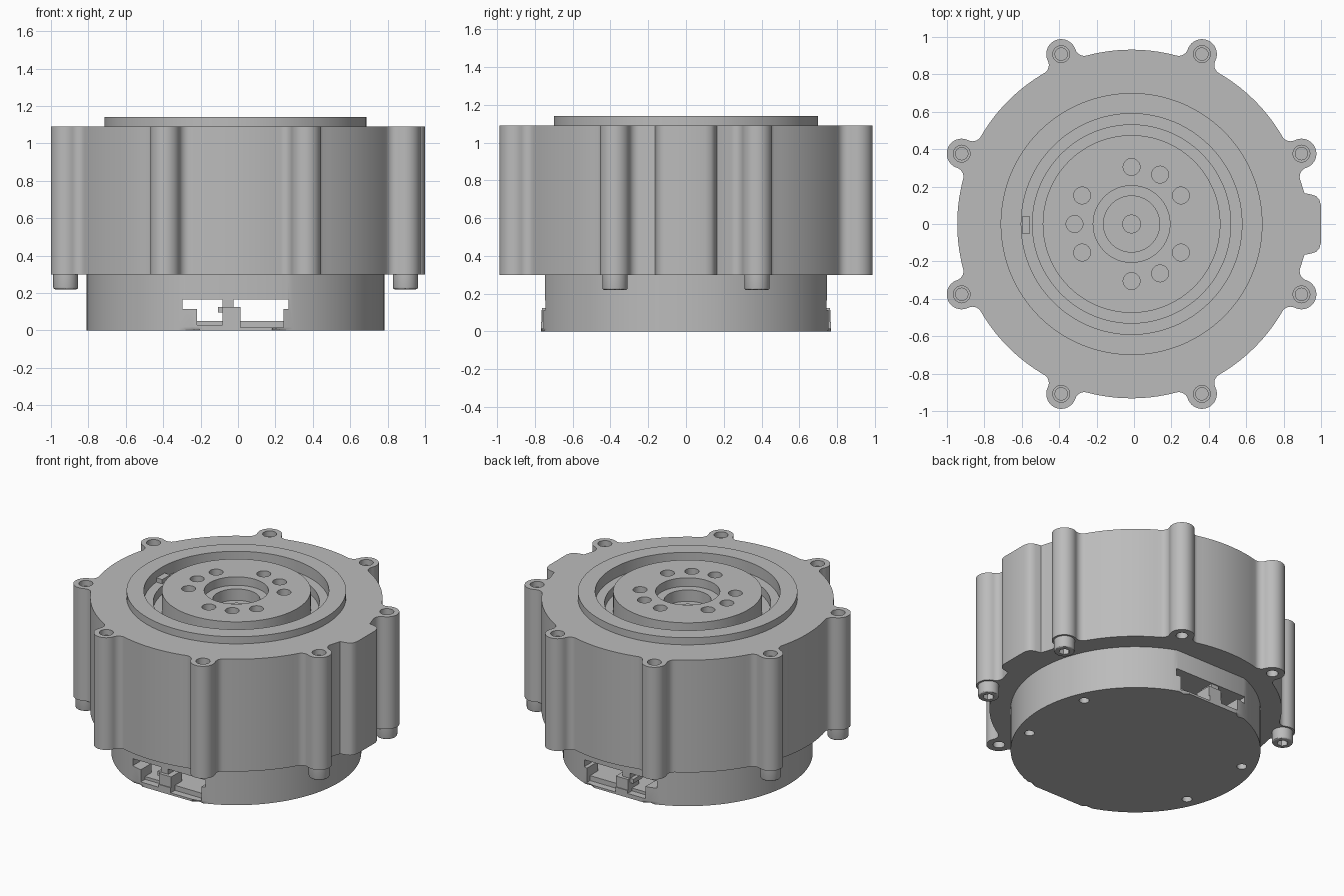
import bpy, bmesh, math
from math import sin, cos, pi, radians

if "Cube" in bpy.data.objects:
    bpy.data.objects.remove(bpy.data.objects["Cube"], do_unlink=True)

CX = -0.013  # axis of the round parts
LUG_D, LUG_R, BODY_R, FILLET = 0.983, 0.08, 0.932, 0.05

grey = bpy.data.materials.new("metal grey")
grey.use_nodes = True
grey.diffuse_color = (0.5, 0.5, 0.5, 1)
grey.node_tree.nodes["Principled BSDF"].inputs["Base Color"].default_value = (0.5, 0.5, 0.5, 1)


def circle(r, x=CX, y=0.0, n=32):
    return [(x + r * cos(2 * pi * i / n), y + r * sin(2 * pi * i / n)) for i in range(n)]


def rect(x0, x1, y0, y1):
    return [(x0, y0), (x1, y0), (x1, y1), (x0, y1)]


def polar(r, deg):
    return CX + r * cos(radians(deg)), r * sin(radians(deg))


def finish(name, bm):
    bmesh.ops.recalc_face_normals(bm, faces=bm.faces)
    mesh = bpy.data.meshes.new(name)
    bm.to_mesh(mesh)
    bm.free()
    mesh.materials.append(grey)
    obj = bpy.data.objects.new(name, mesh)
    bpy.context.collection.objects.link(obj)
    return obj


def prisms(name, parts, bevel_z=None, bevel=0.02):
    """Upright prisms, each given as (outline, bottom, top)."""
    bm = bmesh.new()
    for outline, z0, z1 in parts:
        low = [bm.verts.new((x, y, z0)) for x, y in outline]
        high = [bm.verts.new((x, y, z1)) for x, y in outline]
        bm.faces.new(low[::-1])
        bm.faces.new(high)
        for i in range(len(low)):
            j = (i + 1) % len(low)
            bm.faces.new((low[i], low[j], high[j], high[i]))
    if bevel_z is not None:
        rim = [e for e in bm.edges if all(abs(v.co.z - bevel_z) < 1e-4 for v in e.verts)]
        bmesh.ops.bevel(bm, geom=rim, offset=bevel, segments=3, profile=0.5, affect='EDGES')
    return finish(name, bm)


def lathe(name, profile, n=128):
    bm = bmesh.new()
    vs = [bm.verts.new((r, 0, z)) for r, z in profile]
    es = [bm.edges.new(p) for p in zip(vs, vs[1:])]
    bmesh.ops.spin(bm, geom=vs + es, cent=(0, 0, 0), axis=(0, 0, 1), angle=2 * pi, steps=n)
    bmesh.ops.remove_doubles(bm, verts=bm.verts, dist=1e-5)
    bmesh.ops.translate(bm, verts=bm.verts, vec=(CX, 0, 0))
    return finish(name, bm)


def cut(obj, parts):
    tool = prisms("cutter", parts)
    tool.hide_render = True
    mod = obj.modifiers.new("cut", 'BOOLEAN')
    mod.operation, mod.solver, mod.object = 'DIFFERENCE', 'EXACT', tool
    bpy.context.view_layer.objects.active = obj
    bpy.ops.object.modifier_apply(modifier=mod.name)
    bpy.data.objects.remove(tool, do_unlink=True)


def smooth(obj):
    bpy.ops.object.select_all(action='DESELECT')
    obj.select_set(True)
    bpy.context.view_layer.objects.active = obj
    bpy.ops.object.shade_smooth_by_angle(angle=radians(30))


def arc(cx, cy, r, a0, a1, n):
    return [(cx + r * cos(a0 + (a1 - a0) * i / n), cy + r * sin(a0 + (a1 - a0) * i / n))
            for i in range(n + 1)]


def lug_outline():
    """One lug on the +x axis: fillet, round end, fillet."""
    d = BODY_R + FILLET
    reach = LUG_R + FILLET
    fa = math.acos((d * d + LUG_D ** 2 - reach ** 2) / (2 * d * LUG_D))
    fx, fy = d * cos(fa), d * sin(fa)
    to_lug = math.atan2(-fy, LUG_D - fx)
    half = arc(LUG_D, 0, LUG_R, 0, to_lug + pi, 10)
    half += arc(fx, fy, FILLET, to_lug, fa - pi, 7)[1:]
    return [(x, -y) for x, y in half[:0:-1]] + half, fa


# Housing: round wall with eight lugs and one raised pad at +x
lug, lug_half = lug_outline()
outline = []
lug_angles = [22.5 + 45 * k for k in range(8)]
for a in lug_angles:
    t = radians(a)
    outline += [(CX + x * cos(t) - y * sin(t), x * sin(t) + y * cos(t)) for x, y in lug]
    if a > 330:
        pad = [(0.911, 0.165), (0.95, 0.157), (0.975, 0.148), (0.99, 0.132), (1.0, 0.1)]
        outline += [(x, -y) for x, y in pad] + pad[::-1]
    else:
        gap = arc(CX, 0, BODY_R, t + lug_half, t + pi / 4 - lug_half, 14)
        outline += gap[1:-1]
housing = prisms("housing", [(outline, 0.3, 1.09)])
lugs = [(polar(LUG_D, a), a) for a in lug_angles]
side_lugs = [p for p, a in lugs if abs(cos(radians(a))) > 0.7]
end_lugs = [p for p, a in lugs if abs(cos(radians(a))) < 0.7]
cut(housing, [(circle(0.6, n=128), 0.9, 1.2)])
cut(housing, [(circle(0.045, *p), 1.05, 1.2) for p, a in lugs])
cut(housing, [(circle(0.033, *p), 0.95, 1.06) for p, a in lugs])
cut(housing, [(circle(0.038, *p), 0.2, 0.42) for p in end_lugs])

# Output side: raised rim, stepped groove, hub and centre bore
hub = lathe("rim_and_hub", [
    (0, 0.9), (0.6, 0.9), (0.6, 1.09), (0.70, 1.09), (0.70, 1.14), (0.59, 1.14),
    (0.59, 1.06), (0.53, 1.06), (0.53, 1.0), (0.475, 1.0), (0.475, 1.14),
    (0.205, 1.14), (0.205, 1.08), (0.15, 1.08), (0.15, 1.0), (0.05, 1.0),
    (0.05, 1.03), (0, 1.03)])
cut(hub, [(circle(0.045, *polar(0.305, 30 + 60 * k)), 1.04, 1.2) for k in range(6)])
cut(hub, [(circle(0.045, *polar(0.305, 60 + 120 * k)), 0.95, 1.2) for k in range(3)])
key = prisms("groove_key", [(rect(-0.6, -0.555, -0.05, 0.04), 1.05, 1.09)])

# Base cover: shallow drum with flats front and back
drum = [(x, max(-0.768, min(0.768, y))) for x, y in circle(0.797, n=128)]
base = prisms("base_cover", [(drum, 0, 0.31)], bevel_z=0)
cut(base, [(circle(0.68, n=96), 0.05, 0.165)])
for s in (-1, 1):
    def wall(x0, x1, y0, y1):
        return rect(x0, x1, min(s * y0, s * y1), max(s * y0, s * y1))
    cut(base, [(wall(-0.3, 0.275, 0.747, 0.9), 0.16, 0.4)])
    cut(base, [(wall(-0.297, 0.27, 0.55, 0.9), 0.115, 0.165)])
    cut(base, [(wall(-0.22, 0.243, 0.55, 0.9), 0.05, 0.164)])
    cut(base, [(wall(-0.22, -0.083, 0.72, 0.9), 0.03, 0.12),
               (wall(0.013, 0.243, 0.72, 0.9), 0.015, 0.12)])
    # Divider post standing in the connector opening
    post = prisms("connector_post_" + ("front" if s < 0 else "back"), [
        (wall(-0.083, 0.013, 0.64, 0.762), 0.02, 0.125),
        (wall(-0.083, -0.025, 0.64, 0.74), 0.12, 0.17),
        (wall(-0.108, -0.08, 0.64, 0.74), 0.095, 0.125)])
cut(base, [(circle(0.032, *polar(0.71, a)), -0.1, 0.04) for a in (22.5, 157.5, 202.5, 337.5)])

# Socket-head screws under the four side lugs
for i, p in enumerate(side_lugs):
    screw = prisms("screw_head_%d" % (i + 1), [(circle(0.067, *p), 0.22, 0.31)], 0.22, 0.01)
    cut(screw, [(circle(0.036, *p, n=6), 0.1, 0.265)])
    smooth(screw)

for obj in (housing, hub, base):
    smooth(obj)
